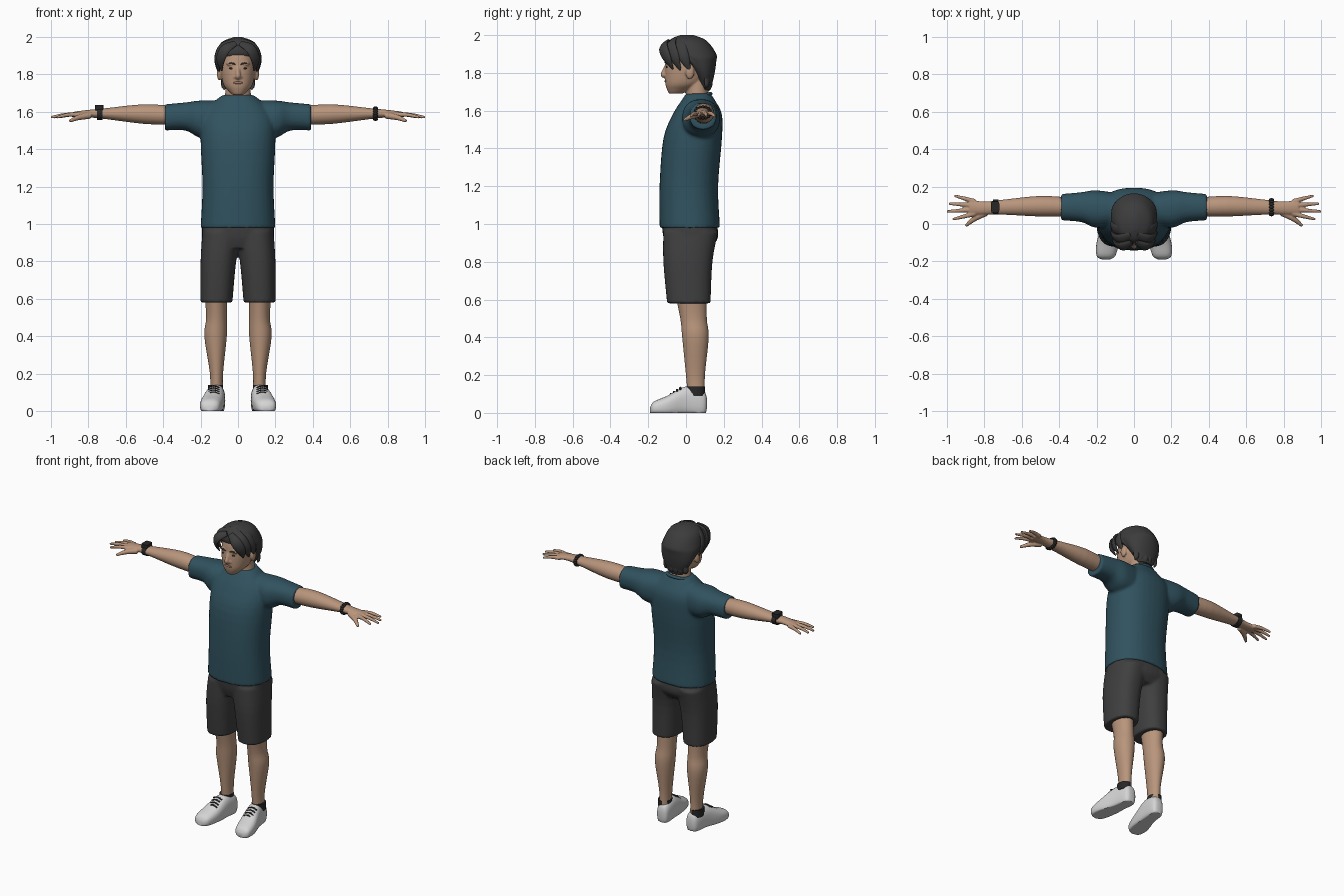
import bpy, bmesh, math
from mathutils import Vector, Matrix

if "Cube" in bpy.data.objects:
    bpy.data.objects.remove(bpy.data.objects["Cube"])


def material(name, *rgb):
    mat = bpy.data.materials.new(name)
    mat.use_nodes = True
    mat.diffuse_color = (*rgb, 1)
    mat.node_tree.nodes["Principled BSDF"].inputs["Base Color"].default_value = (*rgb, 1)
    return mat


skin = material("skin", .48, .3, .2)
lip = material("lip", .34, .18, .13)
teal = material("teal cloth", .03, .085, .115)
charcoal = material("charcoal cloth", .05, .05, .05)
dark_hair = material("dark hair", .045, .045, .045)
white = material("white shoe", .66, .66, .66)
black = material("black trim", .02, .02, .02)


def resample(rows, steps=4):
    """Smooth Catmull-Rom interpolation through rows of values."""
    smooth_rows = []
    last = len(rows) - 1
    for i in range(last):
        before, start, end, after = (rows[min(max(k, 0), last)] for k in range(i - 1, i + 3))
        for step in range(steps):
            t = step / steps
            smooth_rows.append([
                q + t / 2 * (r - p + t * (2 * p - 5 * q + 4 * r - s + t * (3 * (q - r) + s - p)))
                for p, q, r, s in zip(before, start, end, after)])
    return smooth_rows + [list(rows[-1])]


def circle(count, power=2):
    """Points of a unit circle, squarer for a higher power."""
    for i in range(count):
        angle = math.tau * i / count
        yield tuple(math.copysign(abs(v) ** (2 / power), v) for v in (math.cos(angle), math.sin(angle)))


def bridge(bm, rings):
    loops = [[bm.verts.new(point) for point in ring] for ring in rings]
    for lower, upper in zip(loops, loops[1:]):
        for i in range(len(lower)):
            bm.faces.new((lower[i - 1], lower[i], upper[i], upper[i - 1]))
    bm.faces.new(loops[0])
    bm.faces.new(loops[-1])


def loft(bm, axis, *rows, power=2, side=1):
    """Each row: place on the axis, then low and high limits on the other two axes."""
    rings = []
    for place, low_a, high_a, low_b, high_b in resample(rows):
        ring = []
        for c, s in circle(36, power):
            point = [(low_a + high_a + c * (high_a - low_a)) / 2,
                     (low_b + high_b + s * (high_b - low_b)) / 2]
            point.insert("xyz".index(axis), place)
            ring.append((point[0] * side, point[1], max(point[2], 0)))
        rings.append(ring)
    bridge(bm, rings)


def stack(bm, *rows, power=2):
    """Upright symmetrical loft; each row: height, half width, front, back."""
    loft(bm, "z", *((z, -half, half, front, back) for z, half, front, back in rows), power=power)


def tube(bm, path, radii, flat=1, hub=(0, 0, -9)):
    """Tapered tube whose thin direction points away from the hub."""
    points = resample([(*point, radius) for point, radius in zip(path, radii)])
    rings = []
    for i, point in enumerate(points):
        centre = Vector(point[:3])
        ahead, behind = points[min(i + 1, len(points) - 1)], points[max(i - 1, 0)]
        tangent = Vector(ahead[:3]) - Vector(behind[:3])
        across = tangent.cross(centre - Vector(hub)).normalized()
        outward = across.cross(tangent).normalized()
        rings.append([centre + point[3] * (across * c + outward * s * flat) for c, s in circle(12)])
    bridge(bm, rings)


def ball(bm, centre, size):
    bmesh.ops.create_uvsphere(bm, u_segments=16, v_segments=10, radius=1,
                              matrix=Matrix.Translation(centre) @ Matrix.Diagonal((*size, 1)))


def finish(bm, name, mat, voxel=0, mirror=False):
    """Make the object; a voxel size blends its overlapping volumes into one skin."""
    bmesh.ops.recalc_face_normals(bm, faces=bm.faces)
    mesh = bpy.data.meshes.new(name)
    bm.to_mesh(mesh)
    bm.free()
    mesh.materials.append(mat)
    ob = bpy.data.objects.new(name, mesh)
    bpy.context.collection.objects.link(ob)
    bpy.ops.object.select_all(action="DESELECT")
    ob.select_set(True)
    bpy.context.view_layer.objects.active = ob
    bpy.ops.object.shade_smooth_by_angle(angle=math.radians(50))
    if voxel:
        remesh = ob.modifiers.new("Blend", "REMESH")
        remesh.mode, remesh.voxel_size, remesh.use_smooth_shade = "VOXEL", voxel, True
        soften = ob.modifiers.new("Soften", "SMOOTH")
        soften.iterations = 3
    if mirror:
        ob.modifiers.new("Mirror", "MIRROR")


# Shirt: torso and sleeves blended together
bm = bmesh.new()
stack(bm, (.98, .2, -.14, .18), (1.2, .19, -.14, .17), (1.45, .2, -.12, .19),
      (1.58, .19, -.07, .19), (1.66, .12, -.02, .15), (1.69, .08, 0, .13), power=2.3)
for side in (-1, 1):
    loft(bm, "x", (.06, 0, .16, 1.45, 1.66), (.2, -.02, .18, 1.46, 1.66),
         (.28, .01, .17, 1.5, 1.65), (.39, .02, .16, 1.5, 1.64), power=2.3, side=side)
finish(bm, "shirt", teal, voxel=.009)

# Collar, dipping at the front
bm = bmesh.new()
ring = [(.08 * c, .06 + .07 * s, 1.67 + .02 * s) for c, s in circle(16)]
tube(bm, ring + ring[:1], [.01] * 17)
finish(bm, "shirt_collar", teal)

# Shorts: two legs and the hips
bm = bmesh.new()
for side in (-1, 1):
    loft(bm, "z", (.58, .03, .2, -.1, .13), (.8, .01, .2, -.12, .14), (.96, -.02, .19, -.12, .17),
         power=2.4, side=side)
stack(bm, (.87, .15, -.1, .13), (.93, .19, -.12, .17), (1.02, .19, -.13, .16), power=2.4)
finish(bm, "shorts", charcoal, voxel=.009)

# Legs
bm = bmesh.new()
loft(bm, "z", (.08, .08, .15, .01, .1), (.2, .08, .15, 0, .1), (.4, .06, .18, -.02, .12),
     (.5, .06, .17, -.03, .11), (.64, .06, .18, -.06, .11))
finish(bm, "legs", skin, mirror=True)

# Shoes, turned out at the toes and flat underneath
bm = bmesh.new()
loft(bm, "y", (.11, .09, .13, .02, .08), (.09, .07, .15, -.02, .12), (0, .07, .17, -.02, .14),
     (-.1, .08, .2, -.02, .09), (-.17, .1, .2, -.01, .06), (-.19, .13, .17, 0, .03), power=2.5)
finish(bm, "shoes", white, mirror=True)

# Shoe linings and laces
bm = bmesh.new()
loft(bm, "z", (.09, .08, .16, 0, .1), (.14, .08, .16, 0, .1))
for i in range(4):
    y, z = -.03 - i / 60, .135 - i / 90
    tube(bm, [(.1, y, z - .01), (.13, y, z), (.16, y, z - .01)], [.006] * 3, flat=.6)
finish(bm, "shoe_linings_and_laces", black, mirror=True)

# Arms and hands with spread fingers
bm = bmesh.new()
loft(bm, "x", (.33, .04, .14, 1.53, 1.63), (.5, .04, .15, 1.535, 1.64), (.7, .05, .13, 1.56, 1.62),
     (.8, .05, .12, 1.57, 1.61), (.88, .05, .13, 1.57, 1.6))
for i, reach in enumerate((.97, 1, .99, .96)):
    knuckle = Vector((.85, .055 + i * .022, 1.585))
    tip = Vector((reach, .025 + i * .042, 1.57))
    middle = knuckle.lerp(tip, .5) + Vector((0, 0, .006))
    tube(bm, [knuckle, middle, tip], [.013, .011, .007])
tube(bm, [(.79, .06, 1.58), (.85, .03, 1.57), (.9, -.01, 1.55)], [.018, .015, .008])
finish(bm, "arms", skin, voxel=.0045, mirror=True)

# Watch on the right wrist
bm = bmesh.new()
loft(bm, "x", (.725, .05, .13, 1.555, 1.625), (.755, .05, .13, 1.555, 1.625), side=-1)
loft(bm, "z", (1.6, -.765, -.72, .06, .12), (1.635, -.765, -.72, .06, .12), power=5)
finish(bm, "watch", black)

# Beaded bracelet on the left wrist
bm = bmesh.new()
for c, s in circle(16):
    ball(bm, (.735, .09 + .04 * c, 1.59 + .03 * s), (.013, .009, .009))
finish(bm, "bracelet", black)

# Head, neck, nose, ears and brow ridges
bm = bmesh.new()
stack(bm, (1.69, .03, -.09, -.02), (1.71, .05, -.1, .02), (1.75, .08, -.11, .09),
      (1.84, .095, -.11, .14), (1.92, .085, -.095, .13), (1.97, .05, -.04, .09), power=2.2)
stack(bm, (1.6, .08, -.01, .13), (1.68, .07, 0, .12), (1.77, .065, 0, .12))
tube(bm, [(0, -.1, 1.845), (0, -.115, 1.81), (0, -.12, 1.79), (0, -.11, 1.78)], [.01, .012, .015, .01])
for side in (-1, 1):
    ball(bm, (side * .1, .02, 1.805), (.013, .024, .038))
    ball(bm, (side * .016, -.107, 1.786), (.01, .011, .009))
    ball(bm, (side * .036, -.097, 1.856), (.028, .013, .009))
finish(bm, "head", skin, voxel=.0055)

# Mouth, eyes and brows
bm = bmesh.new()
ball(bm, (0, -.107, 1.755), (.027, .007, .007))
finish(bm, "mouth", lip)
bm = bmesh.new()
ball(bm, (.036, -.102, 1.832), (.013, .005, .005))
tube(bm, [(.014, -.11, 1.853), (.036, -.109, 1.86), (.06, -.096, 1.854)], [.003, .005, .002])
finish(bm, "eyes_and_brows", dark_hair, mirror=True)

# Hair cap, open over the face
bm = bmesh.new()
stack(bm, (1.71, .05, .08, .13), (1.79, .1, .04, .15), (1.86, .12, -.03, .16),
      (1.9, .12, -.1, .16), (1.97, .09, -.09, .11), (2, .02, -.03, .04))
finish(bm, "hair_cap", dark_hair)

# Locks swept sideways from a centre parting, and ragged ends at the nape
bm = bmesh.new()
hub = Vector((0, .02, 1.86))
for start in (-.09, -.05, 0, .05):
    fullness = math.sqrt(1 - (start / .16) ** 2)
    path = []
    for angle in map(math.radians, (8, 45, 80, 112)):
        path.append((.115 * fullness * math.sin(angle), start - .03 * math.sin(2 * angle),
                     hub.z + .13 * fullness * math.cos(angle)))
    tube(bm, path, [.018, .032, .029, .005], flat=.45, hub=hub)
for x in (.015, .045, .075):
    back = .135 - x / 3
    tube(bm, [(x, back, 1.77), (x, back, 1.735), (x, back - .01, 1.7 + x / 4)],
         [.018, .016, .003], flat=.6, hub=hub)
finish(bm, "hair_locks", dark_hair, mirror=True)
